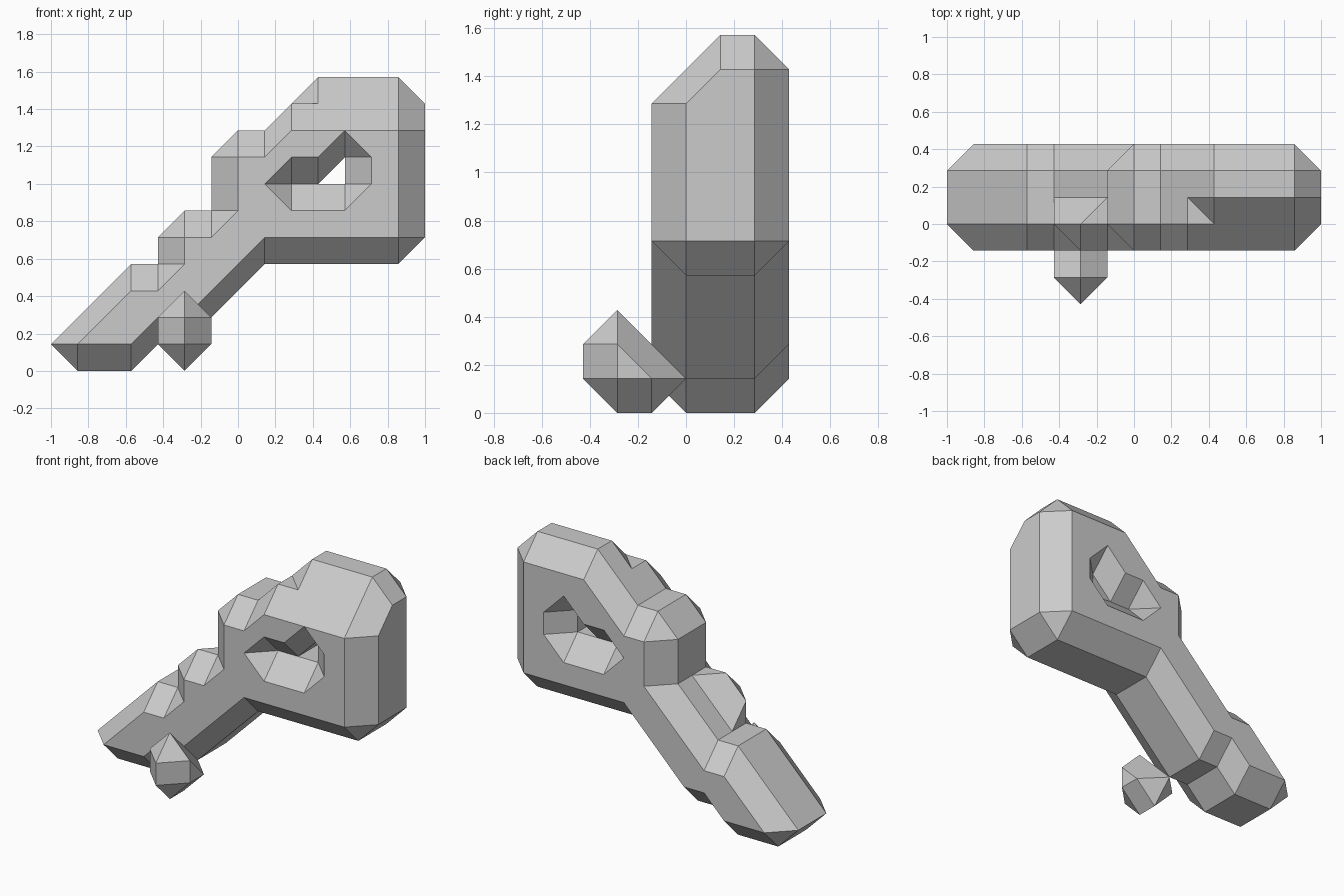
import bpy, bmesh
from itertools import product

if "Cube" in bpy.data.objects:
    bpy.data.objects.remove(bpy.data.objects["Cube"])

U = 1 / 7  # lattice spacing


def chamfered_solid(name, points):
    """Skin a set of lattice points with flat faces one step out and 45-degree chamfers."""
    points = set(points)
    faces, sides = [], {}
    cells = {tuple(p[i] - o[i] for i in range(3))
             for p in points for o in product((0, 1), repeat=3)}
    for c in sorted(cells):
        corners = [tuple(c[i] + o[i] for i in range(3)) for o in product((0, 1), repeat=3)]
        inside = [p for p in corners if p in points]
        filled = {q for q in corners for p in inside
                  if sum(abs(a - b) for a, b in zip(p, q)) <= 1}
        # sloped faces running through the cell
        hull = bmesh.new()
        for q in filled:
            hull.verts.new(q)
        bmesh.ops.convex_hull(hull, input=hull.verts[:])
        for f in hull.faces:
            tri = [tuple(round(v) for v in vert.co) for vert in f.verts]
            if all(len({p[i] for p in tri}) > 1 for i in range(3)):
                faces.append(tri)
        hull.free()
        # flat faces on the cell walls, matched against the neighbour below
        for axis, s in product(range(3), (0, 1)):
            a, b = [i for i in range(3) if i != axis]
            ring = []
            for da, db in ((0, 0), (1, 0), (1, 1), (0, 1)):
                q = list(c)
                q[axis] += s
                q[a] += da
                q[b] += db
                ring.append(tuple(q))
            cover = [q for q in ring if q in filled]
            if len(cover) >= 3:
                sides.setdefault((axis, ring[0]), (ring, []))[1].append(cover)
    for ring, covers in sides.values():
        if len(covers) == 1:
            faces.append(covers[0])
        elif len(covers[0]) != len(covers[1]):
            small = min(covers, key=len)
            k = next(i for i in range(4) if ring[i] not in small)
            faces.append([ring[k - 1], ring[k], ring[(k + 1) % 4]])

    bm = bmesh.new()
    verts = {}
    for f in faces:
        vs = [verts.get(p) or verts.setdefault(p, bm.verts.new([U * x for x in p])) for p in f]
        if not bm.faces.get(vs):
            bm.faces.new(vs)
    bmesh.ops.recalc_face_normals(bm, faces=bm.faces[:])
    bmesh.ops.dissolve_limit(bm, angle_limit=0.01, verts=bm.verts[:], edges=bm.edges[:])
    mesh = bpy.data.meshes.new(name)
    bm.to_mesh(mesh)
    bm.free()
    obj = bpy.data.objects.new(name, mesh)
    bpy.context.collection.objects.link(obj)
    return obj


# Slanted shaft and head: lowest and highest lattice point per column
columns = {-6: (1, 1), -5: (1, 2), -4: (1, 3), -3: (2, 3), -2: (2, 4), -1: (3, 5),
           0: (4, 8), 1: (5, 8)}
columns.update({x: (5, 9) for x in range(2, 7)})
hole = {(2, 7), (3, 7), (4, 7), (4, 8)}
body = {(x, y, z) for x, (lo, hi) in columns.items() for y in range(3)
        for z in range(lo, hi + 1) if (x, z) not in hole}
body.add((-2, 0, 5))                                            # small front step
body |= {(x, y, 10) for x in range(3, 7) for y in (1, 2)}       # raised top of head
chamfered_solid("shaft_and_head", body)

# Small nub touching the front of the shaft
chamfered_solid("front_nub", [(-2, -2, 1), (-2, -2, 2), (-2, -1, 1)])
